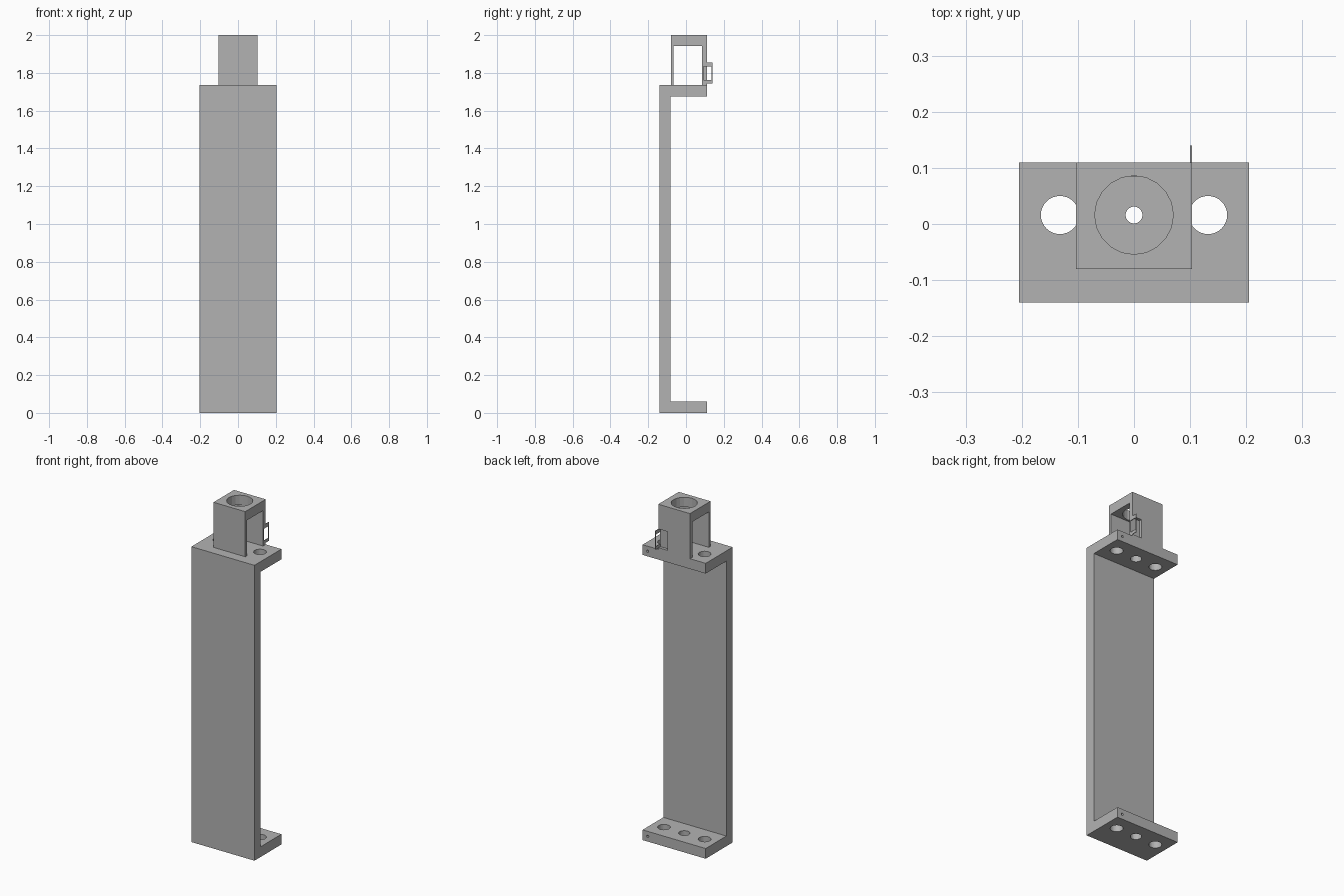
import bpy
import bmesh
from mathutils import Matrix, Vector

if "Cube" in bpy.data.objects:
    bpy.data.objects.remove(bpy.data.objects["Cube"], do_unlink=True)

grey = bpy.data.materials.new("plain grey")
grey.use_nodes = True
GREY = (0.45, 0.45, 0.45, 1)
grey.diffuse_color = GREY
grey.node_tree.nodes["Principled BSDF"].inputs["Base Color"].default_value = GREY


def finish(name, bm):
    bmesh.ops.recalc_face_normals(bm, faces=bm.faces)
    mesh = bpy.data.meshes.new(name)
    bm.to_mesh(mesh)
    bm.free()
    mesh.materials.append(grey)
    obj = bpy.data.objects.new(name, mesh)
    bpy.context.collection.objects.link(obj)
    return obj


def extrude_x(name, profile, x0, x1):
    """Extrude a (y, z) outline along x."""
    bm = bmesh.new()
    face = bm.faces.new([bm.verts.new((x0, y, z)) for y, z in profile])
    ext = bmesh.ops.extrude_face_region(bm, geom=[face])
    verts = [v for v in ext["geom"] if isinstance(v, bmesh.types.BMVert)]
    bmesh.ops.translate(bm, verts=verts, vec=(x1 - x0, 0, 0))
    return finish(name, bm)


def rod(start, end, radius, sides=32):
    """Cylinder between two points, used as a drill."""
    start, end = Vector(start), Vector(end)
    axis = end - start
    turn = axis.to_track_quat("Z", "Y").to_matrix().to_4x4()
    bm = bmesh.new()
    bmesh.ops.create_cone(bm, cap_ends=True, segments=sides, radius1=radius,
                          radius2=radius, depth=axis.length,
                          matrix=Matrix.Translation((start + end) / 2) @ turn)
    return finish("drill", bm)


def cut(target, cutter):
    cutter.hide_render = True
    mod = target.modifiers.new("cut", "BOOLEAN")
    mod.operation = "DIFFERENCE"
    mod.solver = "EXACT"
    mod.object = cutter
    bpy.context.view_layer.objects.active = target
    bpy.ops.object.modifier_apply(modifier=mod.name)
    bpy.data.objects.remove(cutter, do_unlink=True)


HALF, FRONT, WEB, BACK = 0.205, -0.14, -0.082, 0.11
FOOT, SHELF_LOW, SHELF_TOP = 0.06, 1.675, 1.735
HOLE_Y = 0.016

# Channel-shaped bracket: tall web with a foot and a shelf
bracket = extrude_x("bracket", [
    (FRONT, 0), (BACK, 0), (BACK, FOOT), (WEB, FOOT),
    (WEB, SHELF_LOW), (BACK, SHELF_LOW), (BACK, SHELF_TOP), (FRONT, SHELF_TOP),
], -HALF, HALF)

# Mounting holes on both sides of foot and shelf, and a pin hole in each edge
for low, high in ((0, FOOT), (SHELF_LOW, SHELF_TOP)):
    for x in (-0.132, 0.132):
        cut(bracket, rod((x, HOLE_Y, low - 0.02), (x, HOLE_Y, high + 0.02), 0.034))
    mid = (low + high) / 2
    cut(bracket, rod((0.172, 0.06, mid), (0.172, BACK + 0.02, mid), 0.007, 16))

# Centre holes: straight in the foot, counterbored from below in the shelf
cut(bracket, rod((0, HOLE_Y, -0.02), (0, HOLE_Y, FOOT + 0.02), 0.03))
cut(bracket, rod((0, HOLE_Y, SHELF_LOW - 0.02), (0, HOLE_Y, 1.71), 0.03))
cut(bracket, rod((0, HOLE_Y, 1.69), (0, HOLE_Y, SHELF_TOP + 0.02), 0.015))

# Housing on the shelf, open on both sides
housing = extrude_x("housing", [
    (-0.08, SHELF_TOP), (-0.08, 2), (BACK, 2), (BACK, SHELF_TOP),
    (0.085, SHELF_TOP), (0.085, 1.943), (-0.065, 1.943), (-0.065, SHELF_TOP),
], -0.103, 0.103)
cut(housing, rod((0, HOLE_Y, 1.9), (0, HOLE_Y, 2.05), 0.07, 20))

# Shallow pocket in the back wall, open at its left edge
cut(housing, extrude_x("pocket", [
    (0.093, 1.745), (0.13, 1.745), (0.13, 1.855), (0.093, 1.855)], 0.042, 0.13))

# Thin wire-like clip set in the pocket
extrude_x("clip", [
    (0.092, 1.855), (0.14, 1.855), (0.14, 1.745), (0.092, 1.745),
    (0.092, 1.763), (0.134, 1.763), (0.134, 1.833), (0.092, 1.833),
], 0.1, 0.103)
